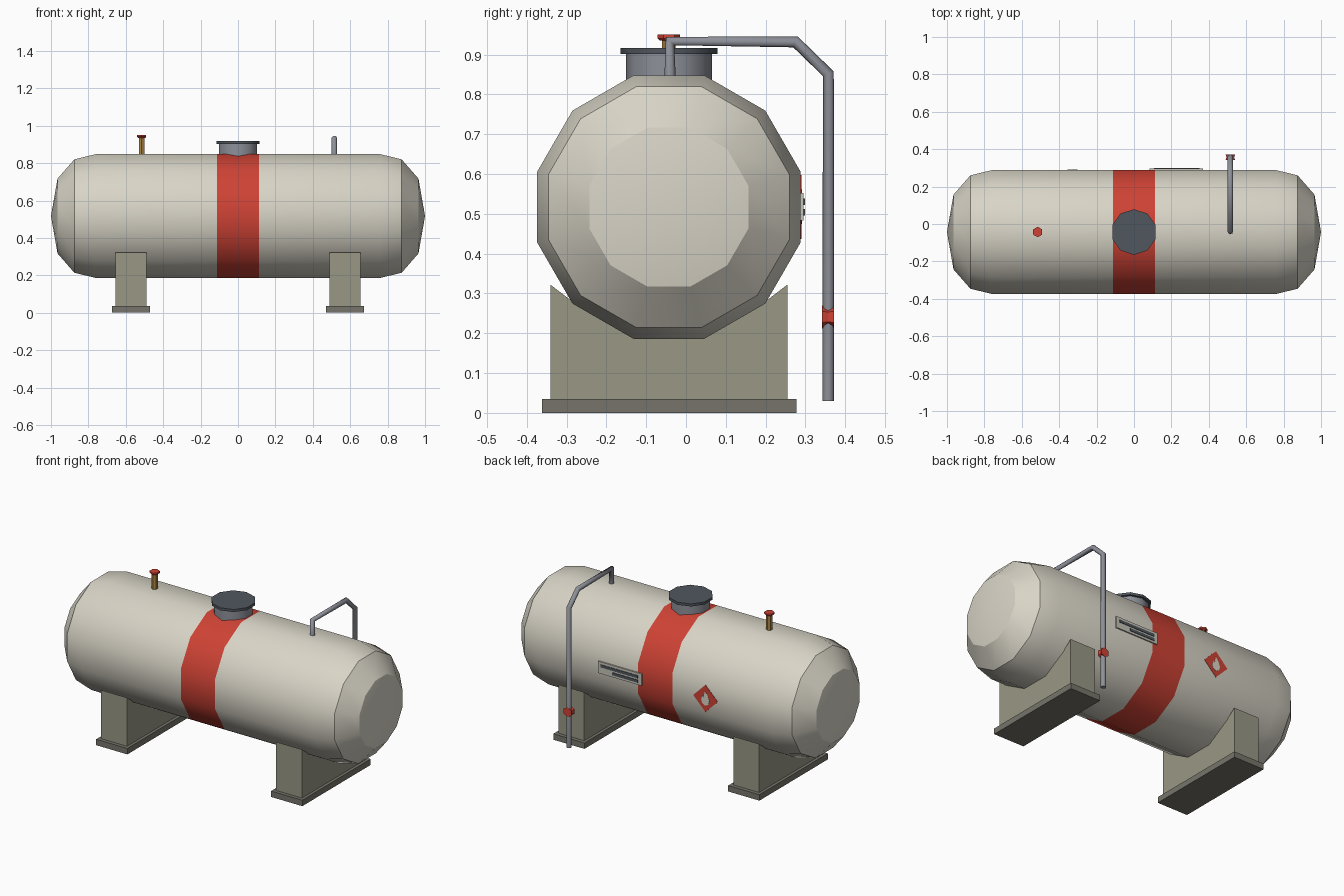
import bpy, bmesh, math
from mathutils import Vector

if "Cube" in bpy.data.objects:
    bpy.data.objects.remove(bpy.data.objects["Cube"])

CY, CZ = -0.043, 0.517        # tank axis
APO = 0.331                   # tank apothem (12 flat sides)


def mat(name, rgb):
    m = bpy.data.materials.new(name)
    m.diffuse_color = (*rgb, 1)
    m.use_nodes = True
    m.node_tree.nodes["Principled BSDF"].inputs["Base Color"].default_value = m.diffuse_color
    return m


CREAM = mat("cream_paint", (0.69, 0.66, 0.57))
RED = mat("red_paint", (0.62, 0.055, 0.035))
STEEL = mat("pipe_steel", (0.27, 0.28, 0.32))
DARK = mat("dark_steel", (0.08, 0.095, 0.11))
SADDLE = mat("saddle_grey", (0.32, 0.31, 0.235))
FOOT = mat("foot_grey", (0.18, 0.175, 0.145))
BRASS = mat("brass", (0.42, 0.24, 0.06))
PLATE = mat("plate_grey", (0.56, 0.55, 0.48))


def finish(name, bm, mats, smooth=None):
    bmesh.ops.recalc_face_normals(bm, faces=bm.faces)
    me = bpy.data.meshes.new(name)
    bm.to_mesh(me)
    bm.free()
    ob = bpy.data.objects.new(name, me)
    bpy.context.collection.objects.link(ob)
    for m in mats:
        me.materials.append(m)
    if smooth:
        bpy.ops.object.select_all(action='DESELECT')
        ob.select_set(True)
        bpy.context.view_layer.objects.active = ob
        bpy.ops.object.shade_smooth_by_angle(angle=math.radians(smooth))
    return ob


def lathe(bm, profile, n, place, phase=0.0):
    """Rings of n points from (radius, height); place maps (u, v, h) to space."""
    rings = []
    for r, h in profile:
        if r == 0:
            rings.append([bm.verts.new(place(0, 0, h))])
            continue
        rings.append([bm.verts.new(place(r * math.cos(a), r * math.sin(a), h))
                      for a in (phase + math.tau * i / n for i in range(n))])
    for a, b in zip(rings, rings[1:]):
        for i in range(n):
            j = (i + 1) % n
            q = [a[i % len(a)], a[j % len(a)], b[j % len(b)], b[i % len(b)]]
            bm.faces.new(list(dict.fromkeys(q)))
    for end in (rings[0], rings[-1]):
        if len(end) > 1:
            bm.faces.new(end)


def turned(name, profile, n, x, y, m, smooth=None):
    bm = bmesh.new()
    lathe(bm, profile, n, lambda u, v, h: (x + u, y + v, h), math.pi / 2)
    return finish(name, bm, [m], smooth)


def prism(name, pts, place, d0, d1, m):
    """Extrude a 2D outline between depths d0 and d1."""
    bm = bmesh.new()
    a = [bm.verts.new(place(u, v, d0)) for u, v in pts]
    b = [bm.verts.new(place(u, v, d1)) for u, v in pts]
    bm.faces.new(a)
    bm.faces.new(b)
    for i in range(len(pts)):
        j = (i + 1) % len(pts)
        bm.faces.new((a[i], a[j], b[j], b[i]))
    return finish(name, bm, [m])


def rect(u0, u1, v0, v1):
    return [(u0, v0), (u1, v0), (u1, v1), (u0, v1)]


def along_x(u, v, d):
    return (d, u, v)


def along_y(u, v, d):
    return (u, d, v)


# Tank shell with domed ends and a red centre band
half = [(0, -1.0), (0.2, -0.965), (0.303, -0.875), (APO, -0.76), (APO, -0.112)]
half = [(r / math.cos(math.pi / 12), x) for r, x in half]
bm = bmesh.new()
lathe(bm, half + [(r, -x) for r, x in reversed(half)], 12,
      lambda u, v, h: (h, CY + u, CZ + v), math.pi / 12)
for f in bm.faces:
    if abs(f.calc_center_median().x) < 0.1:
        f.material_index = 1
finish("tank", bm, [CREAM, RED], 30.5)

# Saddles and feet
right_side = [(0.2975, 0.033), (0.2975, 0.322), (0.24, 0.278), (0.085, 0.192)]
outline = right_side + [(-u, v) for u, v in reversed(right_side)]
outline = [(u + CY, v) for u, v in outline]
for side, sx in (("left", -1), ("right", 1)):
    c = 0.572 * sx
    prism(side + "_saddle", outline, along_x, c - 0.084, c + 0.084, SADDLE)
    prism(side + "_foot", rect(-0.362, 0.277, 0, 0.035), along_x,
          c - 0.102, c + 0.102, FOOT)

# Manhole neck and lid
turned("manhole_neck", [(0.108, 0.80), (0.108, 0.905)], 10, 0, CY, STEEL, 40)
turned("manhole_lid", [(0.122, 0.902), (0.122, 0.917)], 10, 0, CY, DARK, 40)

# Vent with red cap
turned("vent_stem", [(0.017, 0.82), (0.017, 0.94)], 6, -0.515, CY, BRASS)
turned("vent_cap", [(0.022, 0.935), (0.028, 0.941), (0.028, 0.95)], 6, -0.515, CY, RED)

# Outlet pipe, bent over the back
PX, PY = 0.515, 0.3575
cu = bpy.data.curves.new("outlet_pipe", 'CURVE')
cu.dimensions = '3D'
cu.bevel_depth = 0.0148
cu.bevel_resolution = 2
cu.use_fill_caps = True
path = [(CY + 0.003, 0.83), (CY + 0.003, 0.934), (0.275, 0.932), (PY, 0.852), (PY, 0.03)]
sp = cu.splines.new('POLY')
sp.points.add(len(path) - 1)
for p, (y, z) in zip(sp.points, path):
    p.co = (PX, y, z, 1)
pipe = bpy.data.objects.new("outlet_pipe", cu)
bpy.context.collection.objects.link(pipe)
cu.materials.append(STEEL)

# Red valve on the pipe
bm = bmesh.new()
lathe(bm, [(0.029, 0.342), (0.024, 0.357), (0.029, 0.372)], 6,
      lambda u, v, h: (PX + u, h, 0.241 + v), math.pi / 2)
finish("pipe_valve", bm, [RED])

# Data plate with two dark strips on the back
BACK = CY + APO
prism("data_plate", rect(0.083, 0.37, 0.483, 0.553), along_y, BACK - 0.002, BACK + 0.0075, PLATE)
for i, (x1, z) in enumerate(((0.35, 0.53), (0.275, 0.504))):
    prism(f"plate_strip_{i + 1}", rect(0.107, x1, z - 0.008, z + 0.008), along_y,
          BACK + 0.006, BACK + 0.0105, DARK)

# Hazard diamond with a simple flame
DX, DZ = -0.33, 0.517
prism("hazard_diamond", [(DX + u, DZ + v) for u, v in
                         ((0.08, 0), (0, 0.08), (-0.08, 0), (0, -0.08))],
      along_y, BACK - 0.001, BACK + 0.002, RED)
flame = [(0, -0.042), (0.02, -0.032), (0.027, -0.01), (0.018, 0.014), (0.012, 0.004),
         (0.002, 0.046), (-0.018, 0.016), (-0.026, -0.01), (-0.02, -0.032)]
prism("hazard_flame", [(DX + u, DZ + v) for u, v in flame],
      along_y, BACK + 0.001, BACK + 0.0035, CREAM)
